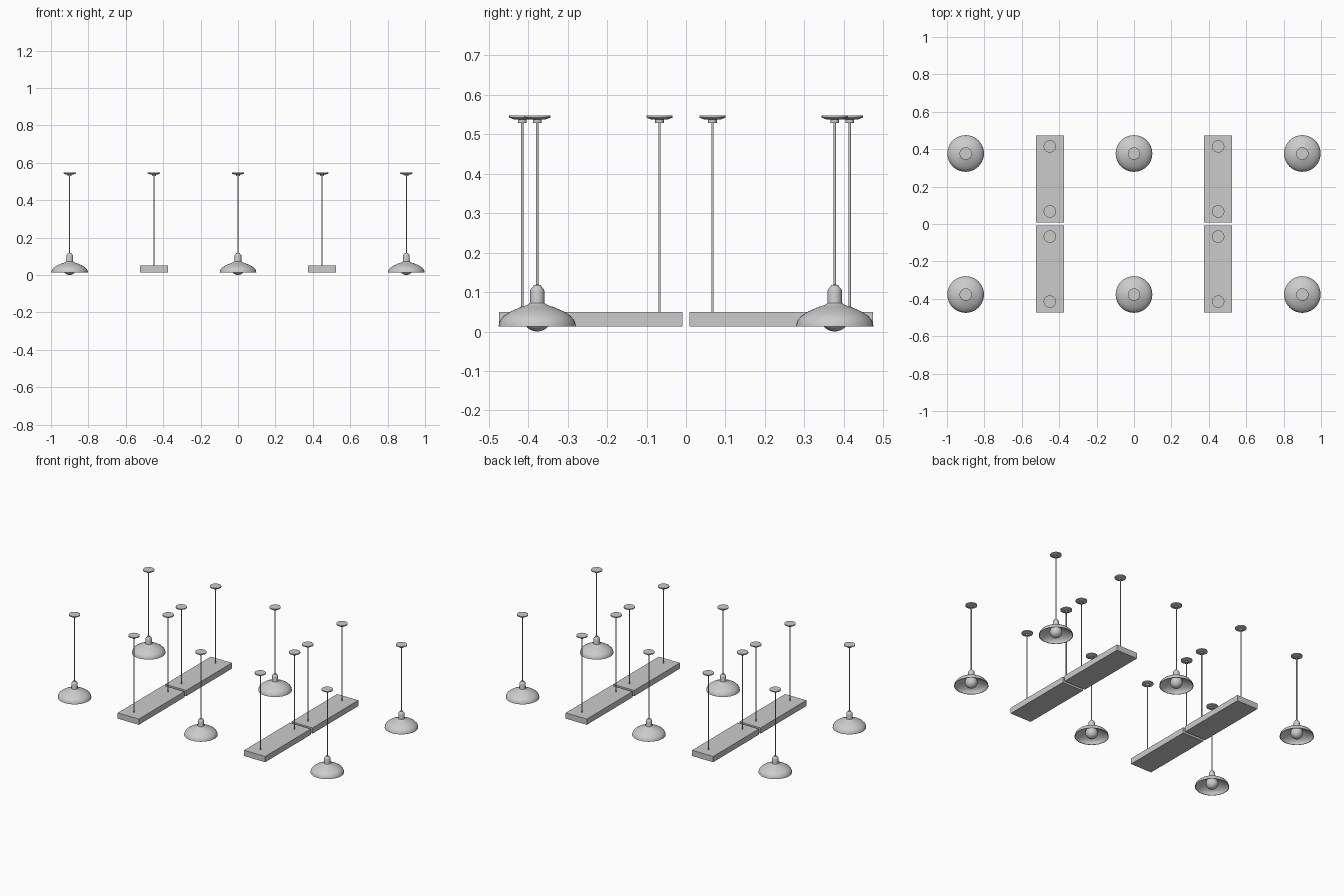
import bpy, math
from mathutils import Matrix

if "Cube" in bpy.data.objects:
    bpy.data.objects.remove(bpy.data.objects["Cube"])


def finish(obj, angle=35):
    bpy.ops.object.select_all(action='DESELECT')
    obj.select_set(True)
    bpy.context.view_layer.objects.active = obj
    bpy.ops.object.shade_smooth_by_angle(angle=math.radians(angle))
    return obj


def lathe(name, profile, n=32):
    """Revolve (radius, z) points around z; radius 0 becomes a pole."""
    verts, faces, rings = [], [], []
    for r, z in profile:
        start = len(verts)
        count = 1 if r == 0 else n
        for i in range(count):
            a = 2 * math.pi * i / n
            verts.append((r * math.cos(a), r * math.sin(a), z))
        rings.append([start + i % count for i in range(n)])
    for lo, hi in zip(rings, rings[1:]):
        for i in range(n):
            j = (i + 1) % n
            face = list(dict.fromkeys((lo[i], lo[j], hi[j], hi[i])))
            faces.append(face)
    mesh = bpy.data.meshes.new(name)
    mesh.from_pydata(verts, [], faces)
    obj = bpy.data.objects.new(name, mesh)
    bpy.context.collection.objects.link(obj)
    return finish(obj)


def place(parts, x, y):
    for p in parts:
        c = p.copy()
        bpy.context.collection.objects.link(c)
        c.location = (x, y, 0)


# Ceiling canopy with stepped underside
canopy = lathe("canopy", [(0, .529), (.011, .529), (.011, .537), (.02, .537),
                          (.033, .542), (.033, .548), (0, .548)])

# Suspension rods: long for panels, short for shades
panel_rod = lathe("panel_rod", [(0, .045), (.003, .045), (.003, .533), (0, .533)], 12)
lamp_rod = lathe("lamp_rod", [(0, .11), (.003, .11), (.003, .533), (0, .533)], 12)

# Hollow flared shade: inner wall, rim, outer wall, socket neck
shade = lathe("shade", [
    (0, .066), (.018, .064), (.04, .058), (.065, .047), (.082, .036),
    (.091, .026), (.095, .013), (.098, .013), (.097, .02), (.093, .03),
    (.084, .04), (.067, .051), (.042, .062), (.026, .067), (.019, .072),
    (.018, .078), (.018, .104), (.016, .109), (.011, .113), (.009, .118),
    (0, .119)], 40)

# Globe bulb with its stem rising into the socket
R = .036
bulb_profile = [(0, 0)]
for k in range(1, 12):
    a = math.pi * k / 14
    bulb_profile.append((R * math.sin(a), R - R * math.cos(a)))
bulb_profile += [(.016, .07), (0, .07)]
bulb = lathe("bulb", bulb_profile)

# Six pendant lamps
for x in (-.9, 0, .9):
    for y in (-.377, .377):
        place((canopy, lamp_rod, shade, bulb), x, y)

# Four rectangular light panels, each on two rods
for x in (-.45, .45):
    for s in (-1, 1):
        bpy.ops.mesh.primitive_cube_add(size=1)
        panel = bpy.context.object
        panel.name = "light_panel"
        panel.data.transform(Matrix.Diagonal((.15, .465, .037, 1)))
        panel.location = (x, s * .241, .0315)
        for y in (.067, .415):
            place((canopy, panel_rod), x, s * y)

# Remove the pattern pieces used for copying
for p in (canopy, panel_rod, lamp_rod, shade, bulb):
    bpy.data.objects.remove(p)
